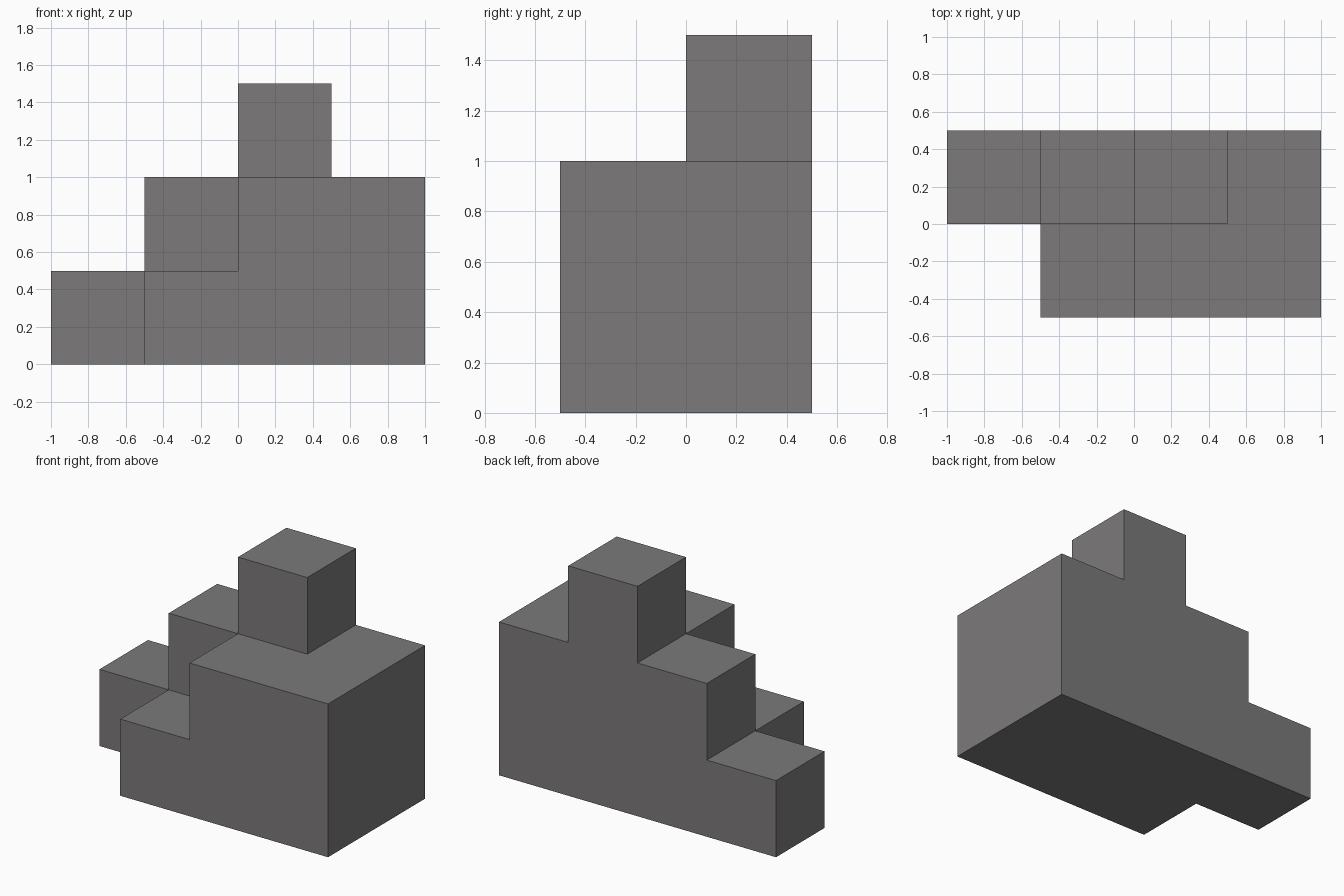
import bpy
import bmesh
from mathutils import Matrix, Vector

cube = bpy.data.objects.get("Cube")
if cube:
    bpy.data.objects.remove(cube, do_unlink=True)

# Single warm grey colour
grey = bpy.data.materials.new("warm_grey")
grey.use_nodes = True
colour = (0.2, 0.194, 0.197, 1.0)
grey.diffuse_color = colour
bsdf = next(n for n in grey.node_tree.nodes if n.type == "BSDF_PRINCIPLED")
bsdf.inputs["Base Color"].default_value = colour

# Stack heights in blocks, left to right along x, for the front and back rows
SIZE = 0.5
ROWS = [[0, 1, 2, 2], [1, 2, 3, 2]]

bm = bmesh.new()
for row, heights in enumerate(ROWS):
    for column, height in enumerate(heights):
        for level in range(height):
            centre = Vector((column - 1.5, row - 0.5, level + 0.5)) * SIZE
            bmesh.ops.create_cube(bm, size=SIZE, matrix=Matrix.Translation(centre))

# Drop the touching faces between neighbouring blocks
shared = {}
for face in bm.faces:
    key = tuple(round(c * 100) for c in face.calc_center_median())
    shared.setdefault(key, []).append(face)
inner = [f for faces in shared.values() if len(faces) > 1 for f in faces]
bmesh.ops.delete(bm, geom=inner, context="FACES")

# Weld into one shell and merge flat regions
bmesh.ops.remove_doubles(bm, verts=bm.verts, dist=0.001)
bmesh.ops.dissolve_limit(bm, angle_limit=0.01, verts=bm.verts, edges=bm.edges)
bmesh.ops.recalc_face_normals(bm, faces=bm.faces)

mesh = bpy.data.meshes.new("stepped_blocks")
bm.to_mesh(mesh)
bm.free()
mesh.materials.append(grey)
blocks = bpy.data.objects.new("stepped_blocks", mesh)
bpy.context.collection.objects.link(blocks)
